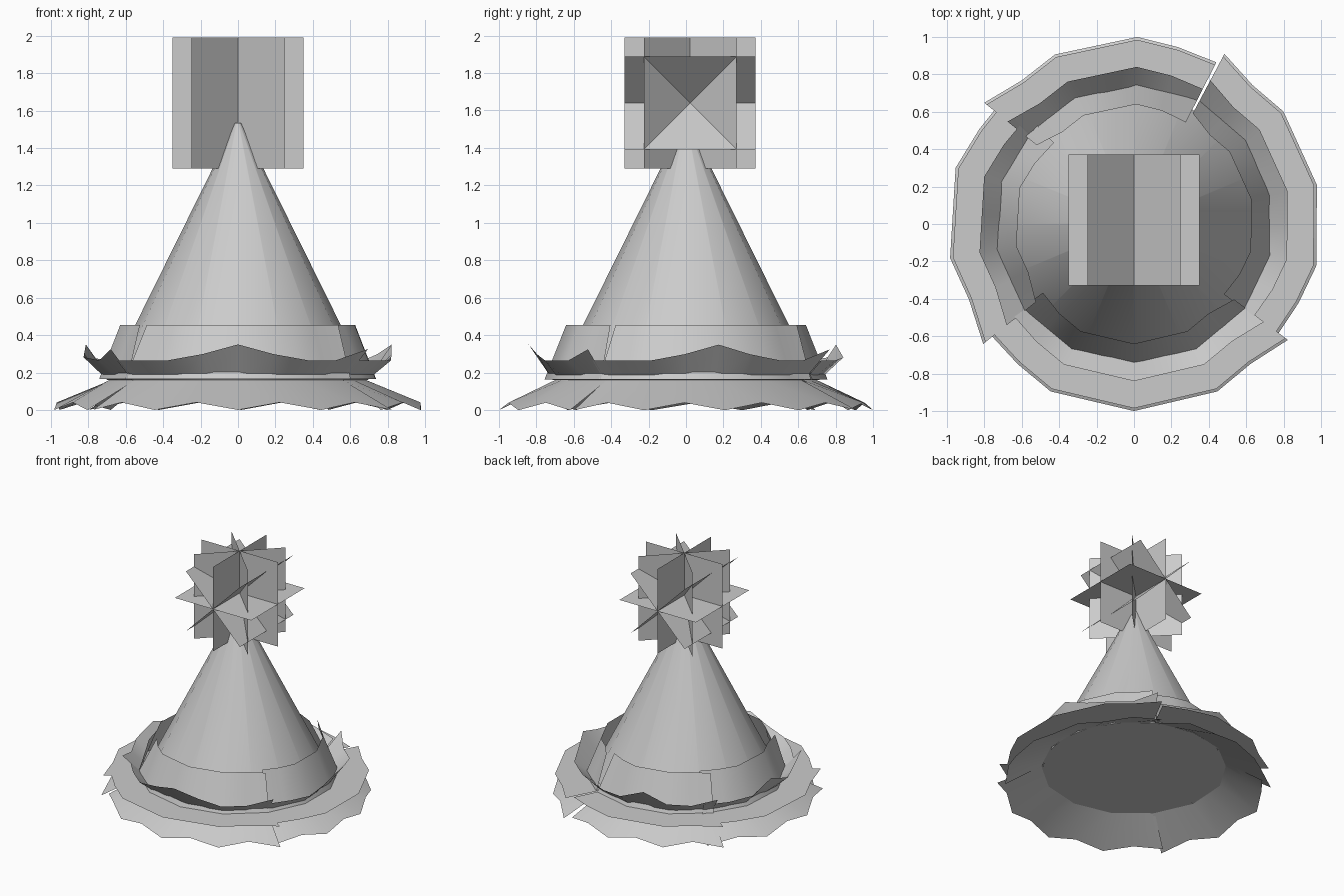
import bpy
import bmesh
from math import radians, sin, cos, pi
from mathutils import Matrix, Vector

cube = bpy.data.objects.get("Cube")
if cube:
    bpy.data.objects.remove(cube, do_unlink=True)

# One plain grey for the whole model
grey = bpy.data.materials.new("plain grey")
grey.use_nodes = True
GREY = (0.6, 0.6, 0.6, 1)
grey.diffuse_color = GREY
grey.node_tree.nodes["Principled BSDF"].inputs["Base Color"].default_value = GREY


def finish(bm, name, smooth_angle=None):
    mesh = bpy.data.meshes.new(name)
    bm.to_mesh(mesh)
    bm.free()
    obj = bpy.data.objects.new(name, mesh)
    bpy.context.collection.objects.link(obj)
    mesh.materials.append(grey)
    if smooth_angle:
        bpy.ops.object.select_all(action='DESELECT')
        obj.select_set(True)
        bpy.context.view_layer.objects.active = obj
        bpy.ops.object.shade_smooth_by_angle(angle=radians(smooth_angle))
    return obj


# Hat cone with a closed flat base
BASE, TIP = 0.16, 1.535
bm = bmesh.new()
bmesh.ops.create_cone(bm, cap_ends=True, segments=16, radius1=0.695, radius2=0.015,
                      depth=TIP - BASE,
                      matrix=Matrix.Translation((0, 0, (BASE + TIP) / 2)))
finish(bm, "hat_cone", 40)

# Pompom: seven crossed square cards
POM = Matrix.Translation((0, 0.022, 1.64))
bm = bmesh.new()
turns = [Matrix.Rotation(pi / 2, 4, 'X')]
turns += [Matrix.Rotation(pi / 4 * k, 4, 'Y') for k in range(4)]
turns += [Matrix.Rotation(pi / 4 * k, 4, 'Z') @ turns[0] for k in (1, 3)]
for turn in turns:
    bmesh.ops.create_grid(bm, x_segments=1, y_segments=1, size=0.35, matrix=POM @ turn)
finish(bm, "pompom_cards")


# Brim strips: each lap is four overlapping arcs (centre angle, half sweep, sides)
ARCS = [(270, 53, 4), (12, 50, 4), (102, 39, 3), (176.5, 42, 3)]


def strip(name, inner, outer):
    """Sweep a line from inner to outer; outer(t, corner) gives radius, height."""
    bm = bmesh.new()
    for centre, half, sides in ARCS:
        count = sides * 2
        rows = []
        for i in range(count + 1):
            t = 2 * i / count - 1
            a = radians(centre + half * t)
            corner = i % 2 == 0
            # One loose end sticks out, the other tucks in
            loose = 0.03 if i == count else -0.03 if i == 0 else 0
            flat = 1 if corner else cos(radians(half / sides))
            row = []
            for r, z, shift in ((*inner, 0), (*outer(t, corner), loose)):
                r = r * flat + shift
                row.append(bm.verts.new((r * cos(a), r * sin(a), z)))
            rows.append(row)
        for p, q in zip(rows, rows[1:]):
            bm.faces.new((p[0], p[1], q[1], q[0]))
    return finish(bm, name, 50)


strip("upright_fur_band", (0.755, 0.165), lambda t, c: (0.64, 0.455))
strip("raised_fur_strip", (0.71, 0.16),
      lambda t, c: (0.84, 0.265 + 0.085 * max(0, 1 - 2.4 * abs(t)) + 0.06 * (t == 1)))
strip("flat_fur_strip", (0.69, 0.165), lambda t, c: (0.985, 0.165))
strip("lowered_fur_strip", (0.70, 0.16), lambda t, c: (1.0, 0.0 if c else 0.04))
